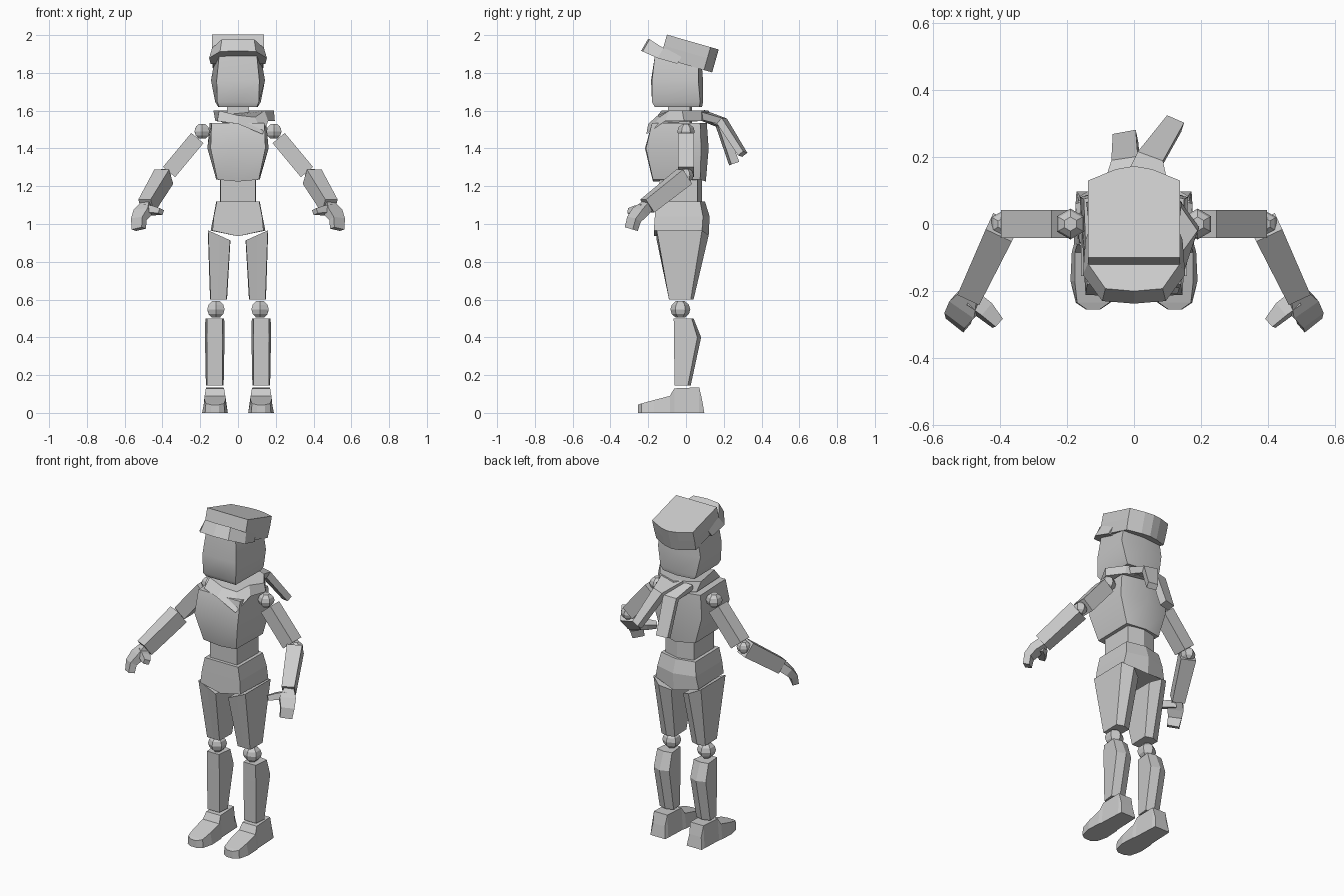
import bpy, bmesh, math
from mathutils import Vector as V, Matrix


def loft(name, rings, flip=1, smooth=False):
    """Skin equal-length rings of points and cap both ends."""
    bm = bmesh.new()
    rv = [[bm.verts.new((p[0] * flip, p[1], p[2])) for p in r] for r in rings]
    n = len(rv[0])
    for a, b in zip(rv, rv[1:]):
        for i in range(n):
            j = (i + 1) % n
            bm.faces.new((a[i], a[j], b[j], b[i]))
    bm.faces.new(rv[0])
    bm.faces.new(rv[-1])
    bmesh.ops.recalc_face_normals(bm, faces=bm.faces)
    me = bpy.data.meshes.new(name)
    bm.to_mesh(me)
    bm.free()
    ob = bpy.data.objects.new(name, me)
    bpy.context.collection.objects.link(ob)
    if smooth:
        bpy.ops.object.select_all(action='DESELECT')
        bpy.context.view_layer.objects.active = ob
        ob.select_set(True)
        bpy.ops.object.shade_smooth_by_angle(angle=math.radians(35))
    return ob


def sec(z, wf, yf, wb, yb, r, cx=0, drop=0, slope=0, fr=0):
    """Six-sided body section with a centre ridge at the back."""
    pts = [(-wf, yf), (0, yf - fr), (wf, yf), (wb, yb), (0, yb + r), (-wb, yb)]
    return [(cx + x, y, z + slope * x - (drop if x == 0 else 0)) for x, y in pts]


def beam(name, stations, side, flip=1):
    """Four-sided bar along (point, half width, half thickness) stations."""
    ps = [V(s[0]) for s in stations]
    rings = []
    for i, (p, w, t) in enumerate(stations):
        d = (ps[min(i + 1, len(ps) - 1)] - ps[max(i - 1, 0)]).normalized()
        n = d.cross(V(side)).normalized()
        s = n.cross(d)
        rings.append([ps[i] + s * w * a + n * t * b
                      for a, b in ((-1, -1), (1, -1), (1, 1), (-1, 1))])
    return loft(name, rings, flip)


def ball(name, c, r, flip=1):
    rings = [[(c[0] + r * k * math.cos(a * math.pi / 3 + .52),
               c[1] + r * k * math.sin(a * math.pi / 3 + .52), c[2] + r * h)
              for a in range(6)]
             for h, k in ((-.92, .5), (-.5, .95), (0, 1.1), (.5, .95), (.92, .5))]
    return loft(name, rings, flip)


# Head and neck
loft("head", [sec(1.62, .10, -.165, .105, .07, .015),
              sec(1.645, .11, -.18, .12, .075, .015),
              sec(1.76, .113, -.18, .143, .065, .025, fr=.005),
              sec(1.89, .10, -.165, .12, .065, .015)], smooth=True)
loft("neck", [sec(z, .057, -.095, .057, .02, .012) for z in (1.5, 1.65)])

# Torso
loft("chest", [sec(1.235, .11, -.175, .115, .075, .03, drop=.01),
               sec(1.40, .145, -.212, .162, .08, .04, fr=.005),
               sec(1.535, .14, -.18, .15, .075, .035)], smooth=True)
loft("waist", [sec(z, .092, -.14, .095, .06, .025) for z in (1.1, 1.25)])
loft("pelvis", [sec(.965, .135, -.17, .145, .085, .035, drop=.03),
                sec(1.04, .128, -.165, .13, .09, .035),
                sec(1.12, .112, -.16, .115, .075, .025)])

# Neckerchief with two tails at the back
low = [(-.11, -.17, 1.545), (0, -.20, 1.53), (.13, -.21, 1.475), (.16, -.11, 1.545),
       (.195, -.01, 1.545), (.13, .08, 1.545), (0, .13, 1.545), (-.12, .07, 1.545)]
top = [(-.10, -.13, 1.60), (0, -.15, 1.575), (.09, -.14, 1.565), (.14, -.09, 1.60),
       (.19, -.02, 1.60), (.12, .08, 1.60), (0, .12, 1.60), (-.13, .04, 1.60)]
loft("neckerchief", [low, top])
beam("neckerchief_long_tail", [((.03, .08, 1.58), .08, .02), ((.045, .19, 1.545), .04, .02),
                               ((.12, .30, 1.37), .028, .018)], (.95, -.3, 0))
beam("neckerchief_short_tail", [((-.02, .08, 1.575), .08, .02), ((-.025, .18, 1.53), .04, .02),
                                ((-.025, .255, 1.32), .035, .022)], (.97, .2, 0))

# Cap, drawn level and then tipped back
tip = Matrix.Translation((0, -.235, 1.915)) @ Matrix.Rotation(math.radians(-16), 4, 'X')
crown = [(-.137, .105), (0, .105), (.137, .105), (.137, .345), (.055, .38),
         (0, .39), (-.055, .38), (-.137, .345)]
loft("cap_crown", [[tip @ V((x * k, y, z)) for x, y in crown]
                   for z, k in ((-.005, .97), (.06, 1.0), (.121, 1.0))])
brim = [(-.145, .20), (-.153, .09), (-.095, .005), (0, -.003), (.095, .005),
        (.153, .09), (.145, .20)]
loft("cap_brim", [[tip @ V((x, y, -.012 * (abs(x) > .12))) for x, y in brim],
                  [tip @ V((x * .9, y + .018, .072 - .025 * (abs(x) > .12)))
                   for x, y in brim]])

for s, tag in ((-1, "right"), (1, "left")):
    # Arms
    ball(tag + "_shoulder", (.19, 0, 1.49), .042, s)
    beam(tag + "_upper_arm", [((.215, 0, 1.455), .042, .042),
                              ((.365, 0, 1.275), .042, .042)], (0, 1, 0), s)
    ball(tag + "_elbow", (.39, 0, 1.257), .037, s)
    beam(tag + "_forearm", [((.393, -.01, 1.25), .043, .046),
                            ((.485, -.205, 1.095), .036, .042)], (.9, .42, 0), s)
    beam(tag + "_hand", [((.485, -.205, 1.095), .028, .025), ((.505, -.245, 1.062), .045, .024),
                         ((.525, -.275, 1.025), .038, .02), ((.525, -.29, .973), .034, .018)],
         (.75, .65, 0), s)
    beam(tag + "_thumb", [((.49, -.225, 1.075), .026, .022), ((.445, -.258, 1.072), .025, .019),
                          ((.407, -.297, 1.065), .017, .014)], (.6, -.7, .3), s)

    # Legs
    loft(tag + "_thigh", [sec(.60, .042, -.09, .045, .025, .015, cx=.103),
                          sec(.94, .058, -.155, .06, .085, .035, cx=.10, slope=.45)], s)
    ball(tag + "_knee", (.117, -.03, .548), .048, s)
    loft(tag + "_shin", [sec(.145, .04, -.06, .047, .01, .015, cx=.123),
                         sec(.40, .042, -.064, .052, .06, .02, cx=.123),
                         sec(.50, .04, -.065, .05, .03, .01, cx=.123)], s)

    # Shoes: cross-sections from heel to toe
    foot = [(.095, .05, .045, 0), (.07, .052, .045, .135), (-.062, .058, .048, .13),
            (-.085, .064, .055, .09), (-.17, .068, .055, .068), (-.235, .052, .048, .05),
            (-.255, .022, .02, .043)]
    foot[0] = (.085, .05, .04, .07)
    rings = [[(.122 - wb, y + (.012 if i == 0 else 0), 0), (.122 + wb, y + (.012 if i == 0 else 0), 0),
              (.122 + wt, y, h), (.122 - wt, y, h)]
             for i, (y, wb, wt, h) in enumerate(foot)]
    loft(tag + "_shoe", rings, s)
